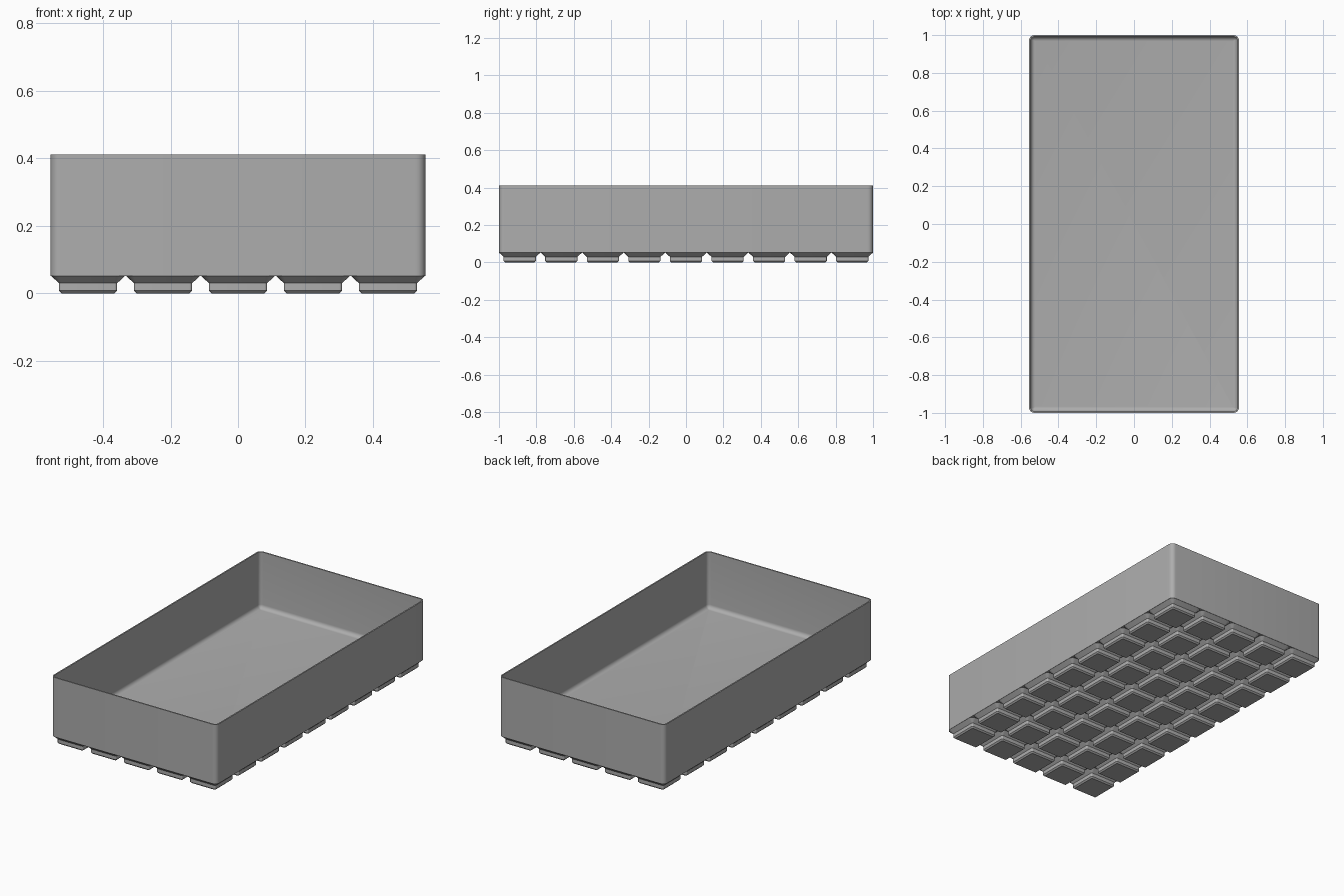
import bpy, bmesh, math

if "Cube" in bpy.data.objects:
    bpy.data.objects.remove(bpy.data.objects["Cube"])

COLS, ROWS = 5, 9
PITCH = 2 / ROWS
HX, HY = COLS * PITCH / 2, 1.0
BASE, TOP, FLOOR = 0.052, 0.412, 0.07
WALL, CORNER, FILLET = 0.008, 0.028, 0.024

grey = bpy.data.materials.new("plain grey")
grey.use_nodes = True
colour = (0.42, 0.42, 0.42, 1)
grey.diffuse_color = colour
grey.node_tree.nodes["Principled BSDF"].inputs["Base Color"].default_value = colour


def rounded_ring(bm, hx, hy, r, z, steps=6):
    """Rounded rectangle of vertices at height z."""
    verts = []
    for k, (sx, sy) in enumerate([(1, 1), (-1, 1), (-1, -1), (1, -1)]):
        for i in range(steps + 1):
            a = math.pi / 2 * (k + i / steps)
            verts.append(bm.verts.new((sx * (hx - r) + r * math.cos(a),
                                       sy * (hy - r) + r * math.sin(a), z)))
    return verts


def loft(name, sections, cap_last=True):
    """Skin a stack of rounded rectangles; caps the first and maybe the last."""
    bm = bmesh.new()
    rings = [rounded_ring(bm, *s) for s in sections]
    n = len(rings[0])
    for a, b in zip(rings, rings[1:]):
        for i in range(n):
            j = (i + 1) % n
            bm.faces.new((a[i], a[j], b[j], b[i]))
    bm.faces.new(rings[0][::-1])
    if cap_last:
        bm.faces.new(rings[-1])
    mesh = bpy.data.meshes.new(name)
    bm.to_mesh(mesh)
    bm.free()
    mesh.materials.append(grey)
    obj = bpy.data.objects.new(name, mesh)
    bpy.context.collection.objects.link(obj)
    bpy.ops.object.select_all(action='DESELECT')
    obj.select_set(True)
    bpy.context.view_layer.objects.active = obj
    bpy.ops.object.shade_smooth_by_angle(angle=math.radians(30))
    return obj


# Open tray: outer wall, rim, inner wall, floor fillet and floor
inner = CORNER - WALL
sections = [(HX, HY, CORNER, BASE), (HX, HY, CORNER, TOP),
            (HX - WALL, HY - WALL, inner, TOP)]
for i in range(7):
    a = math.pi / 2 * i / 6
    inset = FILLET * (1 - math.cos(a))
    sections.append((HX - WALL - inset, HY - WALL - inset,
                     max(inner - inset, 0.002),
                     FLOOR + FILLET * (1 - math.sin(a))))
loft("tray", sections)

# Grid of stepped feet
half = PITCH / 2
feet = loft("feet", [(half - 0.033, half - 0.033, 0.004, 0),
                     (half - 0.025, half - 0.025, 0.008, 0.008),
                     (half - 0.025, half - 0.025, 0.008, 0.030),
                     (half - 0.001, half - 0.001, CORNER, BASE)], cap_last=False)
feet.location = (half - HX, half - HY, 0)
for label, count, offset in (("columns", COLS, (PITCH, 0, 0)),
                             ("rows", ROWS, (0, PITCH, 0))):
    mod = feet.modifiers.new(label, 'ARRAY')
    mod.count = count
    mod.use_relative_offset = False
    mod.use_constant_offset = True
    mod.constant_offset_displace = offset
